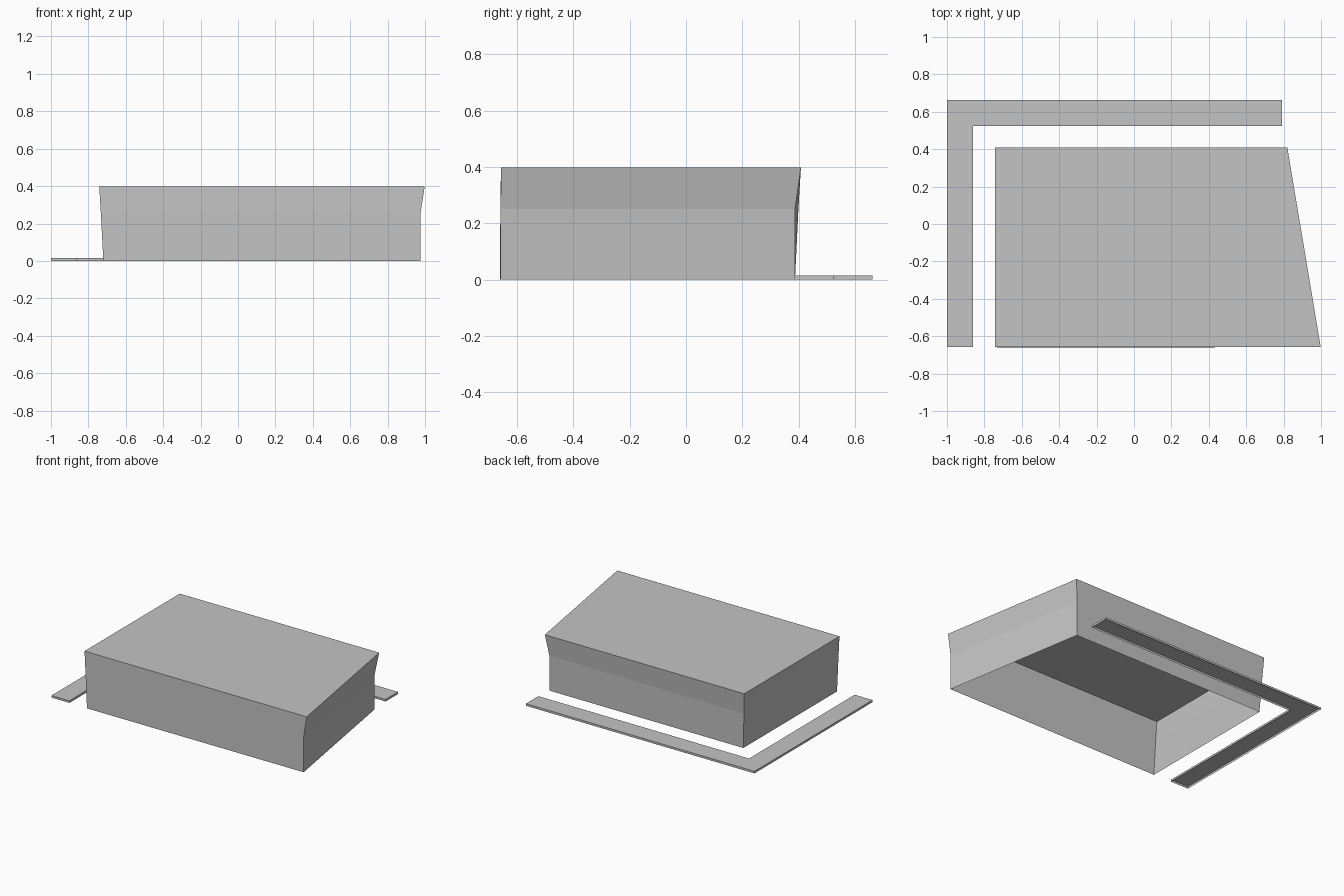
import bpy
import bmesh

if "Cube" in bpy.data.objects:
    bpy.data.objects.remove(bpy.data.objects["Cube"])

grey = bpy.data.materials.new("light_grey")
grey.diffuse_color = (0.55, 0.55, 0.55, 1)
grey.use_nodes = True
grey.node_tree.nodes["Principled BSDF"].inputs["Base Color"].default_value = grey.diffuse_color


def shell(name, rings):
    """Open-bottomed shell: stacked counter-clockwise rings, lowest first, capped on top."""
    bm = bmesh.new()
    loops = [[bm.verts.new((x, y, z)) for x, y in ring] for z, ring in rings]
    for low, high in zip(loops, loops[1:]):
        n = len(low)
        for i in range(n):
            j = (i + 1) % n
            bm.faces.new((low[i], low[j], high[j], high[i]))
    bm.faces.new(loops[-1])
    mesh = bpy.data.meshes.new(name)
    bm.to_mesh(mesh)
    bm.free()
    mesh.materials.append(grey)
    obj = bpy.data.objects.new(name, mesh)
    bpy.context.collection.objects.link(obj)
    return obj


# Main block: slanted right wall that flares outward above z = 0.25
shell("building_block", [
    (0.0, [(-0.72, -0.661), (0.975, -0.658), (0.80, 0.387), (-0.72, 0.387)]),
    (0.25, [(-0.733, -0.659), (0.975, -0.658), (0.80, 0.387), (-0.733, 0.399)]),
    (0.398, [(-0.742, -0.657), (0.998, -0.657), (0.82, 0.408), (-0.742, 0.408)]),
])

# Low L-shaped kerb round the left and back
kerb = [(-1, -0.658), (-0.86, -0.658), (-0.86, 0.523),
        (0.79, 0.523), (0.79, 0.662), (-1, 0.662)]
shell("corner_kerb", [(0.0, kerb), (0.015, kerb)])
